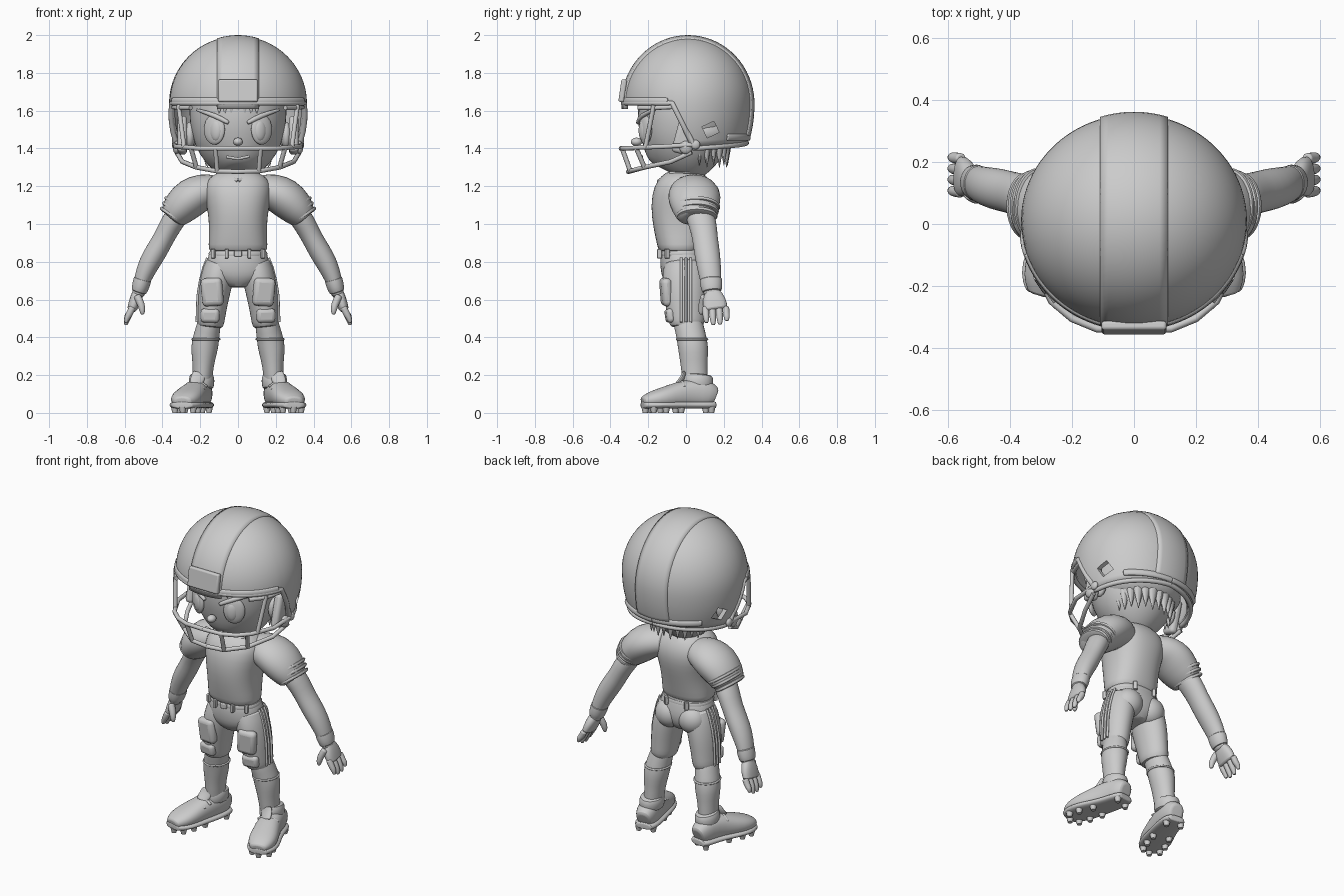
import bpy, bmesh, math
from mathutils import Vector, Matrix

grey = bpy.data.materials.new("plain_grey")
grey.diffuse_color = (0.6, 0.6, 0.6, 1)
X, Y, Z = Vector((1, 0, 0)), Vector((0, 1, 0)), Vector((0, 0, 1))


def finish(name, bm, mirror=False, subsurf=0, solid=0, bevel=0):
    bmesh.ops.recalc_face_normals(bm, faces=bm.faces)
    me = bpy.data.meshes.new(name)
    bm.to_mesh(me)
    bm.free()
    me.materials.append(grey)
    ob = bpy.data.objects.new(name, me)
    bpy.context.collection.objects.link(ob)
    if bevel:
        m = ob.modifiers.new("bevel", 'BEVEL')
        m.width, m.segments = bevel, 3
    if solid:
        m = ob.modifiers.new("solid", 'SOLIDIFY')
        m.thickness, m.offset = solid, -1
    if subsurf:
        m = ob.modifiers.new("subsurf", 'SUBSURF')
        m.levels = m.render_levels = subsurf
    if mirror:
        ob.modifiers.new("mirror", 'MIRROR').use_clip = False
    return ob


def loft(name, rows, ref=Y, seg=16, power=1.0, subsurf=1, mirror=True):
    """Skin elliptical rings (x, y, z, radius_a, radius_b) along a path."""
    bm = bmesh.new()
    pts = [Vector(r[:3]) for r in rows]
    rings = []
    for i, r in enumerate(rows):
        t = (pts[min(i + 1, len(pts) - 1)] - pts[max(i - 1, 0)]).normalized()
        b = (ref - t * ref.dot(t)).normalized()
        a = b.cross(t)
        end = i in (0, len(rows) - 1)
        for k in ([0.7, 1] if i == 0 else [1, 0.7] if end else [1]):
            ring = []
            for s in range(seg):
                c, d = math.cos(2 * math.pi * s / seg), math.sin(2 * math.pi * s / seg)
                c, d = (math.copysign(abs(v) ** power, v) for v in (c, d))
                ring.append(bm.verts.new(pts[i] + k * (a * c * r[3] + b * d * r[4])))
            rings.append(ring)
    for p, q in zip(rings, rings[1:]):
        for s in range(seg):
            n = (s + 1) % seg
            bm.faces.new((p[s], p[n], q[n], q[s]))
    bm.faces.new(rings[0])
    bm.faces.new(rings[-1])
    return finish(name, bm, mirror, subsurf)


def tube(name, pts, r, ref=Z, mirror=True):
    return loft(name, [(*p, r, r) for p in pts], ref, 10, 1, 0, mirror)


def place(loc, size, rot=(0, 0, 0)):
    m = Matrix.Translation(loc)
    for ang, ax in zip(rot, 'XYZ'):
        m = m @ Matrix.Rotation(math.radians(ang), 4, ax)
    return m @ Matrix.Diagonal((*size, 1))


def balls(name, items, mirror=True):
    bm = bmesh.new()
    for it in items:
        bmesh.ops.create_uvsphere(bm, u_segments=24, v_segments=14, radius=1, matrix=place(*it))
    return finish(name, bm, mirror)


def box(name, loc, size, rot=(0, 0, 0), bevel=0.01, mirror=True):
    bm = bmesh.new()
    bmesh.ops.create_cube(bm, size=1, matrix=place(loc, size, rot))
    return finish(name, bm, mirror, 0, 0, bevel)


def cones(name, items, r1, r2, depth, mirror=True):
    bm = bmesh.new()
    for it in items:
        bmesh.ops.create_cone(bm, cap_ends=True, segments=10, radius1=r1, radius2=r2,
                              depth=depth, matrix=place(*it))
    return finish(name, bm, mirror)


# ---- helmet: dome whose lower edge follows the face opening ----
C = Vector((0, 0.01, 1.64))


def dome(az, z, grow=1.0):
    rz = 0.355 if z > C.z else 0.5
    f = math.sqrt(max(0, 1 - ((z - C.z) / rz) ** 2)) * grow
    return Vector((0.365 * f * math.sin(az), C.y - 0.345 * f * math.cos(az), z))


def lower_edge(deg):
    if deg < 76:
        return 1.64
    if deg < 96:
        return 1.64 - 0.24 * (deg - 76) / 20
    return 1.40 + 0.03 * (deg - 96) / 84


bm = bmesh.new()
cols, n = [], 24
for k in range(90):
    deg = k * 4
    lo = lower_edge(min(deg, 360 - deg))
    cols.append([bm.verts.new(dome(math.radians(deg), lo + (1.995 - lo) * math.sin(math.pi / 2 * j / n)))
                 for j in range(n)])
top = bm.verts.new((0, C.y, 1.995))
for p, q in zip(cols, cols[1:] + cols[:1]):
    for j in range(n - 1):
        bm.faces.new((p[j], q[j], q[j + 1], p[j + 1]))
    bm.faces.new((p[-1], q[-1], top))
helmet = finish("helmet_shell", bm, solid=0.025)
cut = box("ear_hole_cutter", (0.34, 0.13, 1.5), (0.2, 0.07, 0.065), (25, 0, 0), 0)
cut.hide_render = cut.hide_viewport = True
mod = helmet.modifiers.new("ear_holes", 'BOOLEAN')
mod.operation, mod.object = 'DIFFERENCE', cut

# raised centre strip running front to back
bm = bmesh.new()
prev = None
for i in range(41):
    a = math.radians(-3 + 206 * i / 40)
    row = []
    for j in range(9):
        x = -0.11 + 0.22 * j / 8
        s = math.sqrt(1 - (x / 0.365) ** 2)
        rz = 0.365 if math.sin(a) > 0 else 0.5
        row.append(bm.verts.new((x, C.y - 0.353 * s * math.cos(a), C.z - 0.005 + rz * s * math.sin(a))))
    if prev:
        for j in range(8):
            bm.faces.new((prev[j], prev[j + 1], row[j + 1], row[j]))
    prev = row
finish("helmet_centre_strip", bm, solid=0.02)
tube("helmet_rim", [dome(math.radians(d), lower_edge(d), 0.99) for d in range(0, 181, 4)], 0.014)
loft("helmet_brim", [(*dome(math.radians(d), 1.65), 0.01, 0.02) for d in range(0, 73, 6)], Z, 12)
box("helmet_front_plate", (0, -0.335, 1.705), (0.21, 0.03, 0.12), (-8, 0, 0), mirror=False)
loft("helmet_back_band", [(*dome(math.radians(d), 1.46), 0.012, 0.02) for d in range(130, 181, 5)], Z, 12)
balls("strap_buckle", [((0.325, 0.0, 1.405), (0.02, 0.035, 0.035)), ((0.335, 0.05, 1.42), (0.015, 0.025, 0.025))])
box("cheek_pad", (0.295, -0.01, 1.47), (0.05, 0.09, 0.2), (-15, 0, 0), 0.02)

# ---- face mask ----
R = 0.0125
tube("mask_upper_bar", [(.335, .04, 1.42), (.33, -.12, 1.41), (.265, -.25, 1.405), (.2, -.305, 1.4),
                        (.12, -.338, 1.4), (0, -.344, 1.4)], R)
tube("mask_lower_bar", [(.325, .03, 1.38), (.295, -.08, 1.33), (.22, -.22, 1.3), (.11, -.295, 1.28), (0, -.305, 1.277)], R)
tube("mask_centre_post", [(.12, -.338, 1.4), (.11, -.295, 1.28)], R, X)
tube("mask_outer_post", [(.25, -.265, 1.405), (.22, -.22, 1.3)], R, X)
tube("mask_side_post", [(.315, -.17, 1.63), (.285, -.215, 1.405)], R, X)
tube("mask_frame", [(.25, -.25, 1.615), (.31, -.17, 1.615), (.345, -.06, 1.62), (.345, -.02, 1.55), (.335, .04, 1.42)], R, X)

# ---- head and face ----
loft("head", [(0, -.08, 1.27, .075, .115), (0, -.065, 1.3, .14, .16), (0, -.035, 1.38, .215, .215),
              (0, -.005, 1.48, .25, .255), (0, 0, 1.6, .265, .26), (0, .01, 1.75, .25, .25),
              (0, .01, 1.87, .15, .15)], seg=24, mirror=False)
balls("eye", [((.125, -.215, 1.5), (.062, .022, .08), (0, 0, 28)), ((.118, -.229, 1.495), (.034, .018, .055), (0, 0, 26))])
balls("ear", [((.255, .0, 1.47), (.03, .05, .07))])
loft("brow", [(.05, -.255, 1.535, .012, .012), (.12, -.24, 1.575, .016, .014), (.22, -.165, 1.605, .008, .01)], Y, 10)
balls("nose", [((0, -.262, 1.435), (.026, .03, .022))], False)
tube("mouth", [(-.06, -.235, 1.355), (0, -.244, 1.345), (.06, -.235, 1.358)], 0.008, mirror=False)
cones("fringe", [((x, -.25, 1.615), (1, .5, 1), (180, 0, 0)) for x in (0, .035, .07, .1)], .022, .002, .06)
cones("nape_hair", [((.17 * math.sin(a), .06 + .16 * math.cos(a), 1.375 - .012 * (i % 2)), (1, .7, 1), (180, 0, 0))
                    for i, a in enumerate([0, .25, .5, .75, 1, 1.25, 1.5])], .035, .002, .13)
balls("hair_back", [((0, .06, 1.48), (.24, .21, .11))], False)

# ---- jersey ----
loft("neck", [(0, .02, 1.18, .085, .08), (0, .01, 1.36, .08, .08)], mirror=False)
loft("jersey_body", [(0, -.03, .855, .155, .115), (0, -.03, .88, .158, .122), (0, -.03, .98, .152, .145),
                     (0, -.025, 1.08, .162, .165), (0, -.01, 1.17, .185, .165), (0, .005, 1.23, .17, .14),
                     (0, .01, 1.275, .105, .095)], seg=24, power=.85, mirror=False)
tube("jersey_collar", [(0, .105, 1.28), (.07, .08, 1.282), (.11, .01, 1.28), (.085, -.075, 1.268), (0, -.145, 1.225)], .012)
loft("jersey_sleeve", [(.1, .03, 1.18, .08, .1), (.18, .04, 1.175, .1, .135), (.25, .045, 1.14, .11, .145),
                       (.305, .05, 1.09, .1, .13), (.348, .06, 1.035, .077, .107)])
for i, (x, z) in enumerate([(.345, 1.042), (.328, 1.066), (.31, 1.09)]):
    loft(f"sleeve_band_{i + 1}", [(x + .006, .058, z - .009, .081 + i * .007, .111 + i * .007),
                                  (x - .006, .058, z + .009, .085 + i * .007, .114 + i * .007)], seg=20)

# ---- arms and hands ----
loft("arm", [(.3, .06, 1.08, .062, .075), (.355, .09, 1.0, .062, .077), (.39, .1, .93, .055, .068),
             (.43, .11, .86, .06, .07), (.475, .12, .785, .057, .066), (.51, .132, .7, .044, .058),
             (.53, .14, .62, .034, .045)])
loft("wristband", [(.503, .131, .715, .051, .064), (.517, .135, .665, .046, .058), (.526, .138, .64, .042, .053)])
loft("palm", [(.527, .14, .645, .03, .04), (.542, .148, .6, .033, .065), (.563, .157, .545, .027, .068)], power=.85)
for i in range(4):
    y, dz = .103 + .036 * i, (.012, 0, .003, .022)[i]
    loft(f"finger_{i + 1}", [(.558, y, .56, .02, .02), (.577, y + .002, .52, .019, .019),
                             (.59, y + .005, .487 + dz, .016, .017), (.594, y + .005, .465 + dz, .009, .01)], seg=10)
loft("thumb", [(.535, .1, .62, .022, .024), (.512, .085, .575, .021, .021), (.506, .08, .54, .017, .017),
               (.506, .08, .522, .009, .009)], seg=10)

# ---- trousers ----
loft("hips", [(0, -.02, .87, .15, .112), (0, -.02, .82, .16, .12), (0, -.01, .76, .178, .125),
              (0, -.01, .71, .15, .115), (0, -.01, .665, .06, .08)], seg=24, power=.9, mirror=False)
loft("belt", [(0, -.02, .862, .158, .118), (0, -.02, .825, .163, .124)], seg=24, power=.9, mirror=False)
for i, (x, y) in enumerate([(.06, -.14), (.13, -.1), (.07, .095)]):
    box(f"belt_loop_{i + 1}", (x, y, .843), (.02, .025, .05), (0, 0, 25 * i), .004)
box("belt_buckle", (0, -.142, .843), (.04, .02, .032), bevel=.005, mirror=False)
balls("seat_muscle", [((.08, .05, .745), (.085, .075, .085))])
loft("trouser_leg", [(.09, -.01, .8, .085, .11), (.112, -.01, .71, .09, .12), (.13, -.005, .62, .085, .115),
                     (.14, 0, .53, .077, .103), (.145, .005, .485, .075, .098), (.148, .005, .455, .068, .088)])
box("thigh_pad", (.137, -.105, .64), (.115, .055, .15), (4, 5, 10), .025)
box("knee_pad", (.148, -.085, .515), (.1, .045, .075), (8, 0, 8), .02)
for i, y in enumerate((-.025, .0, .025)):
    tube(f"side_stripe_{i + 1}", [(.162, y, .82), (.182, y, .77), (.2, y, .7), (.213, y, .62), (.216, y, .53), (.218, y, .48)], .007, Y)

# ---- lower legs ----
loft("sock", [(.147, .005, .5, .062, .08), (.16, .02, .44, .066, .078), (.174, .035, .37, .074, .082),
              (.18, .04, .32, .07, .08), (.185, .043, .24, .054, .07), (.19, .05, .15, .055, .07)])
tube("sock_cuff", [(.17 + .071 * math.cos(a), .032 + .08 * math.sin(a), .39) for a in
                   [math.tau * k / 24 for k in range(25)]], .006)

# ---- boots: body, sole, collar, laces and studs share one centre line ----
line = [(.188, .155, .085, .045, .05), (.193, .12, .1, .064, .075), (.208, .04, .105, .068, .08),
        (.235, -.04, .095, .074, .07), (.265, -.12, .08, .086, .056), (.286, -.185, .07, .078, .044),
        (.297, -.23, .06, .048, .026)]
loft("boot_body", line, Z, power=.85)
loft("boot_sole", [(x, y, .042, a + .008, .02) for x, y, z, a, b in line], Z, power=.7)
loft("boot_collar", [(.195, .06, .13, .068, .085), (.192, .062, .175, .07, .085), (.19, .065, .205, .064, .078)])
loft("boot_tongue", [(.225, -.045, .15, .035, .015), (.212, -.015, .185, .04, .015), (.205, -.01, .215, .035, .01)], Y, 12)
for i, (x, y, z) in enumerate([(.225, -.025, .168), (.237, -.06, .153), (.25, -.095, .14)]):
    loft(f"boot_lace_{i + 1}", [(x - .06, y - .012, z - .03, .01, .008), (x - .025, y - .006, z, .01, .008),
                                (x + .025, y + .006, z, .01, .008), (x + .06, y + .018, z - .03, .01, .008)], Z, 8)
studs = [(x + s * a * .62, y + s * .015, .015) for x, y, z, a, b in (line[1], line[3], line[4], line[5]) for s in (-1, 1)]
cones("boot_studs", [(p, (1, 1, 1)) for p in studs + [(.293, -.215, .015)]], .014, .021, .03)

# smooth shading with crisp edges
bpy.ops.object.select_all(action='DESELECT')
for ob in bpy.context.scene.objects:
    if ob != cut:
        ob.select_set(True)
        bpy.context.view_layer.objects.active = ob
bpy.ops.object.shade_smooth_by_angle(angle=math.radians(50))
